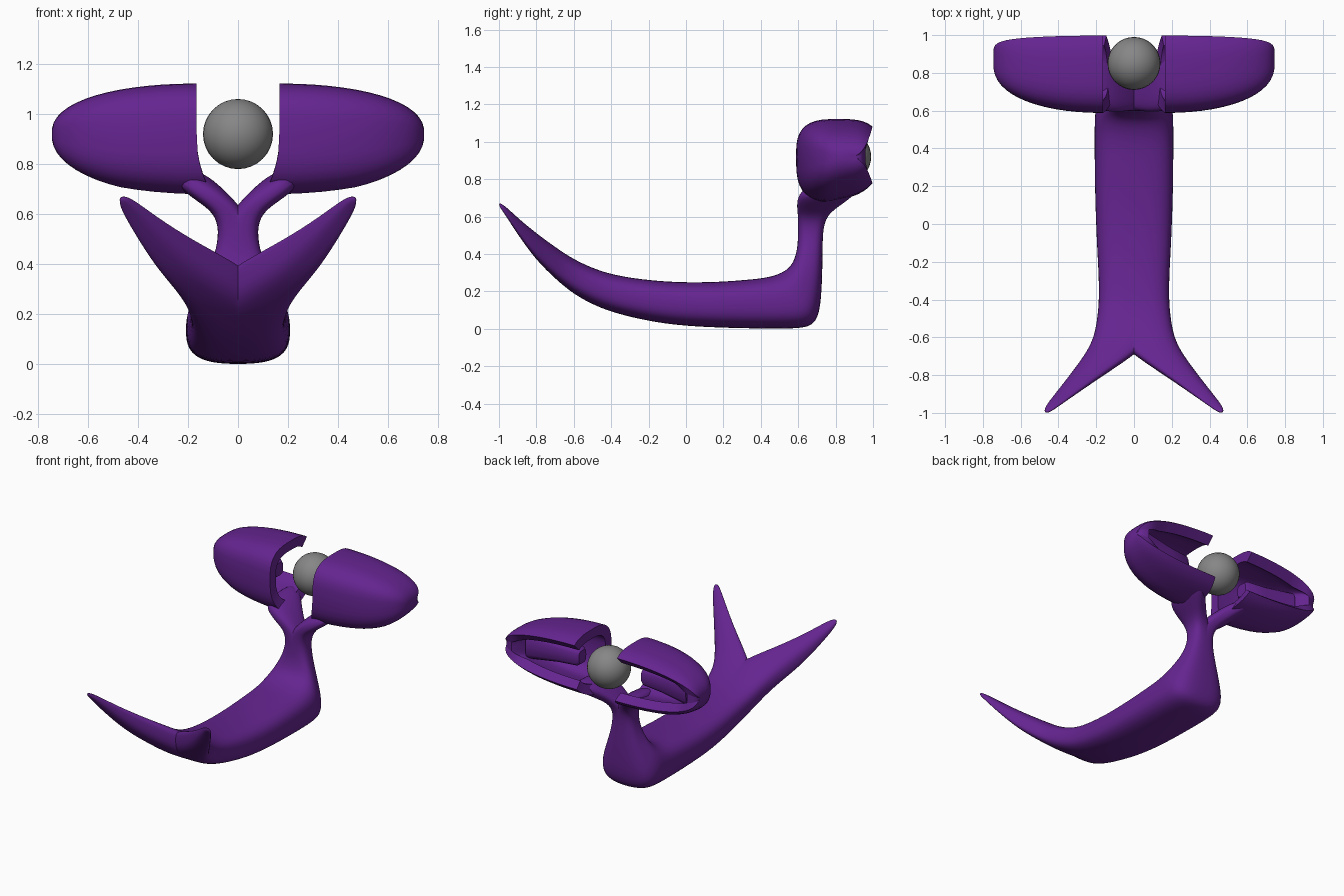
import bpy, bmesh, math
from mathutils import Vector

if "Cube" in bpy.data.objects:
    bpy.data.objects.remove(bpy.data.objects["Cube"])


def material(name, col):
    m = bpy.data.materials.new(name)
    m.diffuse_color = (*col, 1)
    m.use_nodes = True
    m.node_tree.nodes["Principled BSDF"].inputs["Base Color"].default_value = m.diffuse_color
    return m


PURPLE = material("deep purple", (0.13, 0.018, 0.28))
GREY = material("mid grey", (0.24, 0.24, 0.24))


def spow(v, e):
    return math.copysign(abs(v) ** e, v)


def finish(name, bm, mat, subdiv=0, bisect=False, mirror=True, angle=40):
    """Turn a bmesh into an object, bake its modifiers and smooth it."""
    bmesh.ops.recalc_face_normals(bm, faces=bm.faces)
    me = bpy.data.meshes.new(name)
    bm.to_mesh(me)
    bm.free()
    ob = bpy.data.objects.new(name, me)
    bpy.context.collection.objects.link(ob)
    me.materials.append(mat)
    bpy.ops.object.select_all(action='DESELECT')
    bpy.context.view_layer.objects.active = ob
    ob.select_set(True)
    if subdiv:
        s = ob.modifiers.new("subdivide", 'SUBSURF')
        s.levels = s.render_levels = subdiv
    if mirror:
        m = ob.modifiers.new("mirror", 'MIRROR')
        m.use_bisect_axis[0] = bisect
        m.merge_threshold = 0.002
    for mod in list(ob.modifiers):
        bpy.ops.object.modifier_apply(modifier=mod.name)
    bpy.ops.object.shade_smooth_by_angle(angle=math.radians(angle))
    return ob


def loft(bm, rings):
    rows = [[bm.verts.new(p) for p in r] for r in rings]
    n = len(rows[0])
    for a, b in zip(rows, rows[1:]):
        for i in range(n):
            j = (i + 1) % n
            bm.faces.new((a[i], a[j], b[j], b[i]))
    return rows


# Hull half: prong tip, keel, heel, neck, branch
# (centre x, half width, tilt, low y, low z, high y, high z)
SECTIONS = [
    (0.462, 0.012, 0, -1.0, 0.655, -1.0, 0.675),
    (0.44, 0.034, 0, -0.97, 0.615, -0.97, 0.66),
    (0.362, 0.056, 0, -0.90, 0.505, -0.90, 0.593),
    (0.25, 0.09, 0, -0.80, 0.365, -0.80, 0.51),
    (0.125, 0.132, 0, -0.69, 0.26, -0.69, 0.43),
    (0.055, 0.155, 0, -0.60, 0.185, -0.60, 0.37),
    (0.01, 0.18, 0, -0.48, 0.12, -0.48, 0.315),
    (0, 0.182, 0, -0.35, 0.075, -0.35, 0.278),
    (0, 0.195, 0, -0.12, 0.025, -0.12, 0.25),
    (0, 0.205, 0, 0.12, 0.008, 0.12, 0.246),
    (0, 0.208, 0, 0.38, 0.002, 0.34, 0.262),
    (0, 0.208, 0, 0.60, 0.0, 0.45, 0.275),
    (0, 0.205, 0, 0.70, 0.02, 0.53, 0.305),
    (0, 0.165, 0, 0.725, 0.16, 0.575, 0.35),
    (0, 0.10, 0, 0.73, 0.38, 0.597, 0.43),
    (0, 0.074, 0, 0.73, 0.52, 0.60, 0.52),
    (0.035, 0.056, 15, 0.75, 0.605, 0.60, 0.605),
    (0.095, 0.050, 42, 0.82, 0.672, 0.592, 0.66),
    (0.165, 0.052, 55, 0.91, 0.735, 0.60, 0.705),
    (0.24, 0.030, 65, 0.92, 0.765, 0.64, 0.745),
]
bm = bmesh.new()
rings = []
for cx, w, tilt, yl, zl, yh, zh in SECTIONS:
    lo, hi = Vector((cx, yl, zl)), Vector((cx, yh, zh))
    t = math.radians(tilt)
    side = Vector((math.cos(t), 0, -math.sin(t))) * w
    ring = []
    for k in range(16):
        a = 2 * math.pi * (k + 0.5) / 16
        ring.append((lo + hi) / 2 + side * 1.02 * spow(math.cos(a), 0.7)
                    + (hi - lo) * 0.51 * spow(math.sin(a), 0.7))
    rings.append(ring)
rows = loft(bm, rings)
bm.faces.new(rows[0])
bm.faces.new(rows[-1])
finish("hull", bm, PURPLE, subdiv=2, bisect=True, angle=35)

# Side pods: thick C-shaped shells, open to the rear and toward the middle
STEPS, ARC, WALL = 14, 28, 0.065
X0, LENGTH, YC, ZC = 0.165, 0.58, 0.85, 0.92
bm = bmesh.new()
rings = []
for s in range(STEPS + 1):
    a = math.radians(86) * s / STEPS
    x = X0 + LENGTH * math.sin(a) ** 0.95
    f = math.cos(a) ** 0.85
    yf, yb = YC - 0.262 * f, YC + 0.15 * f ** 0.3
    hy = (yb - yf) / 1.81
    mid = yf + hy
    deep = min(1, max(0, (0.67 - x) / 0.10))      # cavity fades at the outer end
    outer, inner = [], []
    for k in range(ARC + 1):
        th = math.radians(-135 + 270 * k / ARC)
        c, sn = spow(math.cos(th), 0.65), spow(math.sin(th), 0.65)
        for pts, wall in ((outer, 0), (inner, min(WALL, 0.5 * hy, 0.12 * f))):
            y = mid - c * (hy - wall)
            z = ZC + sn * ((0.202 if sn > 0 else 0.245) * f - wall)
            if wall:
                y = yb - 0.015 + (y - yb + 0.015) * deep
            if sn < 0:
                z += 0.22 * max(0, y - 0.75) * f
            low = max(0, ZC - 0.02 - z) / 0.2     # inner edge sweeps down to the neck
            pts.append((x - 0.05 * low ** 2 * max(0, 1 - s / 5), y, z))
    rings.append(outer + inner[::-1])
rows = loft(bm, rings)
n = len(rows[0])
for row in (rows[0], rows[-1]):
    for i in range(ARC):
        bm.faces.new((row[i], row[i + 1], row[n - 2 - i], row[n - 1 - i]))
finish("side_pods", bm, PURPLE, angle=45)

# Tapered stubs inside the pod cavities, pointing at the orb
bm = bmesh.new()
rings = []
for x, r in ((0.24, 0.045), (0.26, 0.06), (0.40, 0.07), (0.62, 0.10)):
    rings.append([(x, 0.80 + 0.9 * r * spow(math.cos(a), 0.6),
                   0.91 + r * spow(math.sin(a), 0.6))
                  for a in (2 * math.pi * k / 16 for k in range(16))])
rows = loft(bm, rings)
bm.faces.new(rows[0])
bm.faces.new(rows[-1])
finish("pod_stubs", bm, PURPLE)

# Floating orb between the pods
bm = bmesh.new()
bmesh.ops.create_uvsphere(bm, u_segments=32, v_segments=16, radius=0.14)
bmesh.ops.translate(bm, verts=bm.verts, vec=(0, 0.85, 0.92))
finish("orb", bm, GREY, mirror=False)
